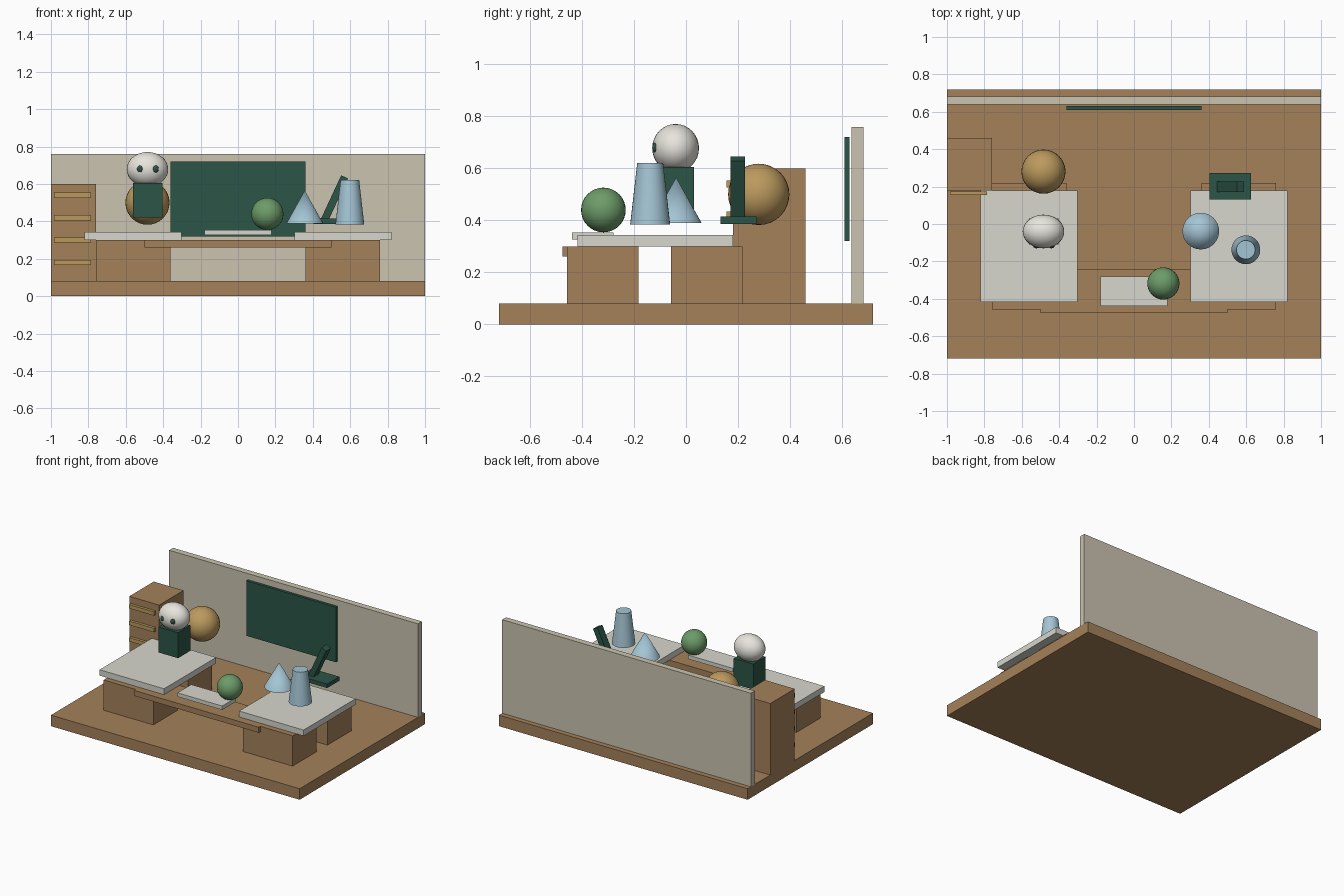
import bpy
from math import radians

if "Cube" in bpy.data.objects:
    bpy.data.objects.remove(bpy.data.objects["Cube"])


def material(name, rgb):
    m = bpy.data.materials.new(name)
    m.diffuse_color = (*rgb, 1)
    m.use_nodes = True
    m.node_tree.nodes["Principled BSDF"].inputs["Base Color"].default_value = m.diffuse_color
    return m


wood = material("wood", (0.37, 0.22, 0.10))
pale = material("pale_top", (0.68, 0.68, 0.61))
plaster = material("plaster", (0.60, 0.55, 0.44))
dark_green = material("dark_green", (0.024, 0.09, 0.063))
green = material("green", (0.15, 0.33, 0.14))
tan = material("tan", (0.50, 0.32, 0.11))
blue = material("blue", (0.37, 0.56, 0.66))
white = material("white", (0.80, 0.78, 0.72))


def finish(name, mat, smooth=False):
    o = bpy.context.object
    o.name = name
    o.data.materials.append(mat)
    if smooth:
        bpy.ops.object.shade_smooth_by_angle(angle=radians(40))
    return o


def box(name, x, y, z, mat):
    """Box from (min, max) pairs on each axis."""
    spans = (x, y, z)
    bpy.ops.mesh.primitive_cube_add(size=1, location=[(a + b) / 2 for a, b in spans])
    bpy.context.object.scale = [b - a for a, b in spans]
    bpy.ops.object.transform_apply(location=False, rotation=False, scale=True)
    return finish(name, mat)


def ball(name, loc, radii, mat):
    bpy.ops.mesh.primitive_uv_sphere_add(segments=32, ring_count=16, radius=1, location=loc)
    bpy.context.object.scale = radii
    bpy.ops.object.transform_apply(location=False, rotation=False, scale=True)
    return finish(name, mat, True)


def cone(name, x, y, z, r1, r2, mat):
    bpy.ops.mesh.primitive_cone_add(vertices=32, radius1=r1, radius2=r2,
                                    depth=z[1] - z[0], location=(x, y, sum(z) / 2))
    return finish(name, mat, True)


# Room: floor, back wall, hanging board
box("floor", (-1, 1), (-0.72, 0.72), (0, 0.08), wood)
box("back_wall", (-1, 1), (0.638, 0.683), (0.08, 0.76), plaster)
box("wall_board", (-0.36, 0.36), (0.61, 0.63), (0.32, 0.72), dark_green)

# Cabinet with four drawer pulls
box("cabinet", (-1, -0.76), (0.18, 0.46), (0.08, 0.60), wood)
for i in range(4):
    z = 0.18 + 0.12 * i
    box(f"drawer_pull_{i}", (-0.985, -0.785), (0.155, 0.175), (z - 0.014, z + 0.014), tan)

# Two tables, each on a front and a rear pedestal
for side, s in (("left", -1), ("right", 1)):
    box(f"{side}_table_top", sorted((s * 0.302, s * 0.82)), (-0.418, 0.18), (0.30, 0.343), pale)
    for row, y in (("front", -0.32), ("rear", 0.08)):
        box(f"{side}_{row}_pedestal", sorted((s * 0.36, s * 0.76)),
            (y - 0.138, y + 0.138), (0.08, 0.30), wood)

# Bridge shelf with a tray above it
box("bridge_shelf", (-0.5, 0.5), (-0.476, -0.24), (0.26, 0.30), wood)
box("tray", (-0.18, 0.18), (-0.438, -0.28), (0.326, 0.354), pale)

# Toys
ball("green_ball", (0.157, -0.318, 0.44), (0.086,) * 3, green)
ball("tan_ball", (-0.484, 0.28, 0.50), (0.118,) * 3, tan)
cone("blue_cone", 0.357, -0.038, (0.39, 0.565), 0.098, 0, blue)
cone("blue_cup", 0.598, -0.138, (0.384, 0.62), 0.077, 0.05, blue)

# Doll
box("doll_body", (-0.562, -0.405), (-0.11, 0.03), (0.42, 0.605), dark_green)
ball("doll_head", (-0.484, -0.04, 0.678), (0.111, 0.09, 0.093), white)
for side, s in (("left", -1), ("right", 1)):
    ball(f"doll_{side}_eye", (-0.482 + s * 0.04, -0.115, 0.68), (0.018, 0.015, 0.02), dark_green)

# Stand with a slanted post
box("stand_base", (0.405, 0.625), (0.132, 0.272), (0.386, 0.415), dark_green)
post = box("stand_post", (0.495, 0.535), (0.172, 0.228), (0.39, 0.65), dark_green)
post.rotation_euler.y = radians(25)
